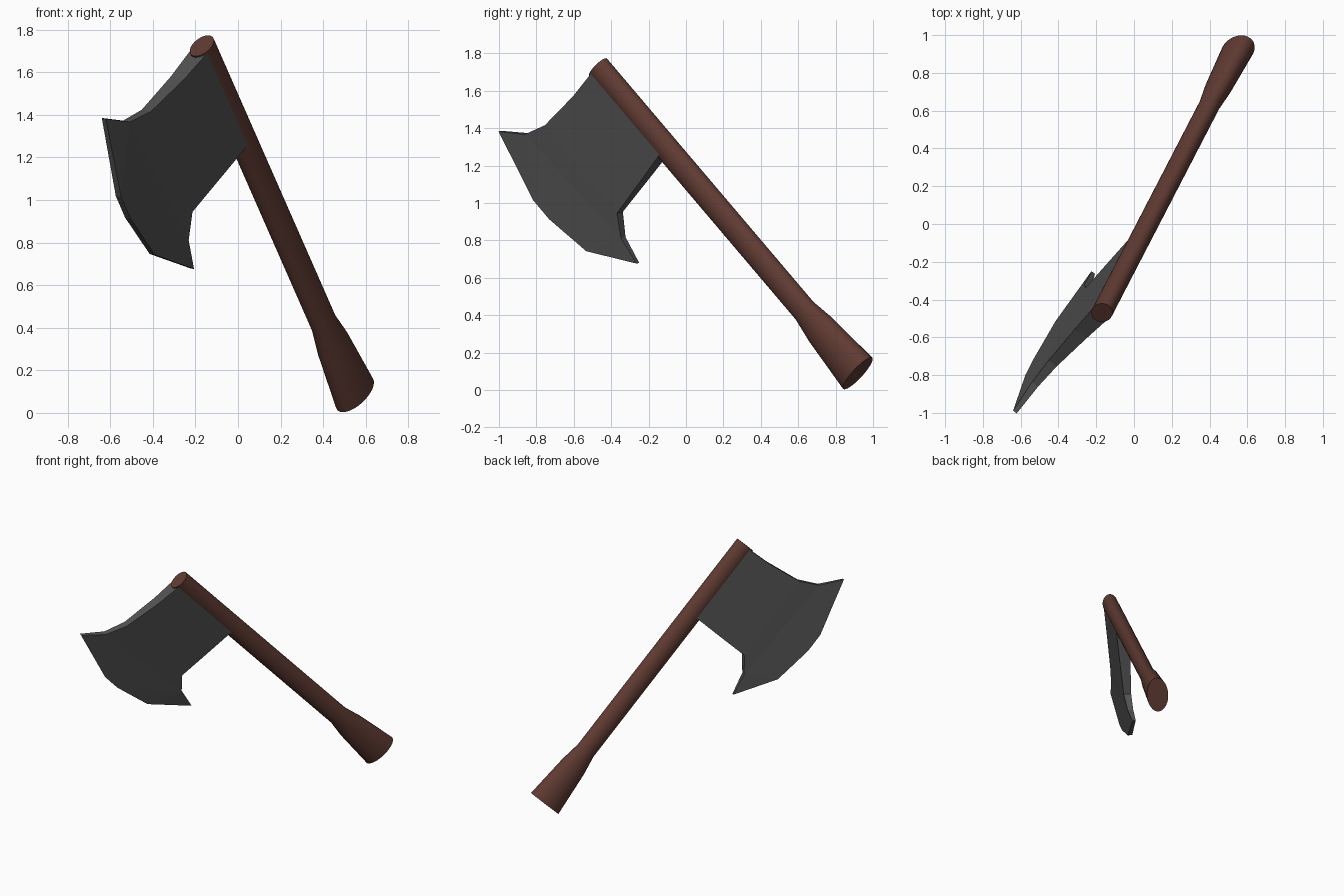
import bpy, bmesh, math
from mathutils import Vector

if "Cube" in bpy.data.objects:
    bpy.data.objects.remove(bpy.data.objects["Cube"])

# Axe frame: D runs down the handle, U points from handle to cutting edge, N is blade thickness
TOP = Vector((-0.17, -0.47, 1.725))
D = (Vector((0.55, 0.92, 0.087)) - TOP).normalized()
U = Vector((-0.523, -0.5215, -0.674))
U = (U - D * U.dot(D)).normalized()
N = D.cross(U)


def place(s, h, n):
    return TOP + D * s + U * h + N * n


def material(name, rgb):
    m = bpy.data.materials.new(name)
    m.diffuse_color = (*rgb, 1)
    m.use_nodes = True
    m.node_tree.nodes["Principled BSDF"].inputs["Base Color"].default_value = m.diffuse_color
    return m


def finish(bm, name, mat):
    bmesh.ops.recalc_face_normals(bm, faces=bm.faces)
    me = bpy.data.meshes.new(name)
    bm.to_mesh(me)
    bm.free()
    me.materials.append(mat)
    ob = bpy.data.objects.new(name, me)
    bpy.context.collection.objects.link(ob)
    return ob


# Handle: oval rings (distance along, half width toward blade, half thickness)
bm = bmesh.new()
SIDES = 32
rings = []
for s, a, b in [(0, .0716, .054), (1.80, .0716, .054), (1.94, .096, .066), (2.263, .126, .077)]:
    angles = [2 * math.pi * i / SIDES for i in range(SIDES)]
    rings.append([bm.verts.new(place(s, a * math.cos(t), b * math.sin(t))) for t in angles])
for r0, r1 in zip(rings, rings[1:]):
    for i in range(SIDES):
        j = (i + 1) % SIDES
        bm.faces.new((r0[i], r0[j], r1[j], r1[i]))
bm.faces.new(rings[0])
bm.faces.new(rings[-1])
handle = finish(bm, "handle", material("brown wood", (0.115, 0.043, 0.032)))
bpy.context.view_layer.objects.active = handle
handle.select_set(True)
bpy.ops.object.shade_smooth_by_angle(angle=math.radians(30))

# Blade: outline points (along handle, outward, half thickness)
upper = [(.01, 0, .05), (.004, .217, .04), (-.027, .482, .027), (-.089, .623, .02)]
lower = [(.607, 0, .05), (.61, .217, .04), (.612, .496, .027), (.716, .583, .02)]
edge = [(-.222, .745, .012), (.181, .858, .016), (.32, .859, .016), (.602, .81, .016), (.873, .618, .012)]
bm = bmesh.new()


def pair(p):
    return [bm.verts.new(place(p[0], p[1], k * p[2])) for k in (-1, 1)]


up, lo, ed = ([pair(p) for p in row] for row in (upper, lower, edge))
for k in (0, 1):
    # broad cheeks, then the fan out to the cutting edge
    for i in range(3):
        bm.faces.new((up[i][k], up[i + 1][k], lo[i + 1][k], lo[i][k]))
    u, l = up[3][k], lo[3][k]
    e = [p[k] for p in ed]
    for f in ((u, e[0], e[1]), (u, e[1], e[2]), (u, e[2], l), (l, e[2], e[3]), (l, e[3], e[4])):
        bm.faces.new(f)
# narrow rim around the outline
loop = up + ed + lo[::-1]
for p, q in zip(loop, loop[1:] + loop[:1]):
    bm.faces.new((p[0], q[0], q[1], p[1]))
finish(bm, "blade", material("dark steel", (0.085, 0.085, 0.085)))
